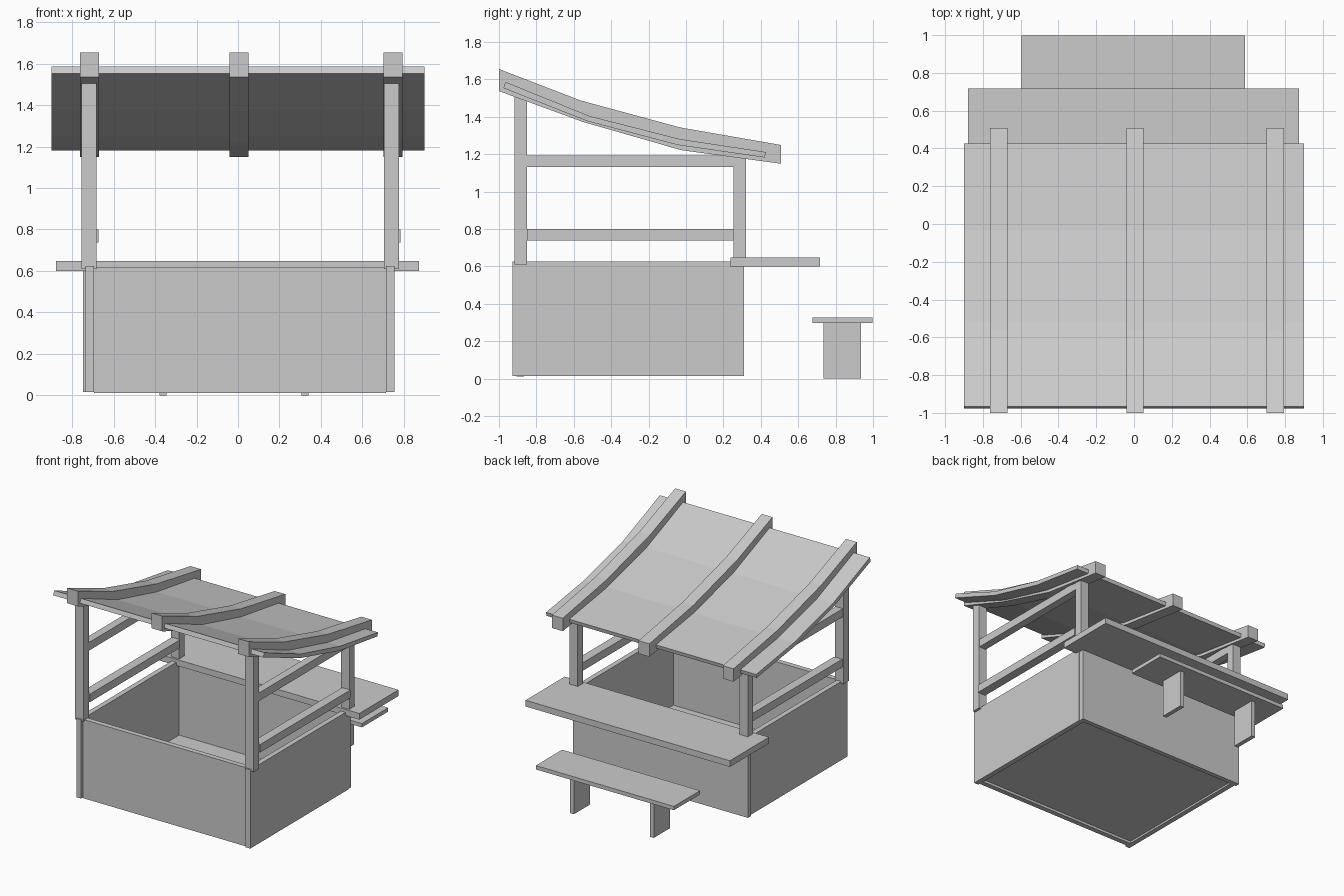
import bpy, bmesh

if "Cube" in bpy.data.objects:
    bpy.data.objects.remove(bpy.data.objects["Cube"])


def finish(name, bm):
    bmesh.ops.recalc_face_normals(bm, faces=bm.faces)
    mesh = bpy.data.meshes.new(name)
    bm.to_mesh(mesh)
    bm.free()
    obj = bpy.data.objects.new(name, mesh)
    bpy.context.collection.objects.link(obj)
    return obj


def box(name, x, y, z):
    """Box from (min, max) pairs."""
    bm = bmesh.new()
    bmesh.ops.create_cube(bm, size=1)
    for v in bm.verts:
        v.co = [r[0] if c < 0 else r[1] for c, r in zip(v.co, (x, y, z))]
    return finish(name, bm)


def strip(name, x, top, bottom):
    """Bent plank: side profile in (y, z) extruded along x, built in quads."""
    bm = bmesh.new()
    rings = [[bm.verts.new((px, *p)) for px, p in
              ((x[0], t), (x[1], t), (x[1], b), (x[0], b))]
             for t, b in zip(top, bottom)]
    for a, b in zip(rings, rings[1:]):
        for i in range(4):
            j = (i + 1) % 4
            bm.faces.new((a[i], a[j], b[j], b[i]))
    bm.faces.new(rings[0])
    bm.faces.new(rings[-1])
    return finish(name, bm)


# Booth walls and recessed floor
box("left_wall", (-0.735, -0.695), (-0.928, 0.273), (0.015, 0.625))
box("right_wall", (0.715, 0.755), (-0.928, 0.273), (0.015, 0.625))
box("front_wall", (-0.695, 0.715), (-0.906, -0.866), (0.01, 0.62))
box("back_wall", (-0.748, 0.75), (0.273, 0.31), (0.015, 0.62))
box("floor", (-0.695, 0.715), (-0.866, 0.273), (0.03, 0.048))

# Posts and side rails
for side, x0, x1 in (("left", -0.754, -0.682), ("right", 0.704, 0.776)):
    box(side + "_front_post", (x0, x1), (-0.917, -0.85), (0.61, 1.505))
    box(side + "_back_post", (x0, x1), (0.254, 0.32), (0.61, 1.19))
    box(side + "_upper_rail", (x0 + 0.005, x1 - 0.005), (-0.85, 0.254), (1.13, 1.193))
    box(side + "_lower_rail", (x0 + 0.01, x1 + 0.009), (-0.85, 0.254), (0.738, 0.8))

# Curved roof panel
strip("roof_panel", (-0.9, 0.9),
      [(-0.965, 1.586), (-0.516, 1.404), (-0.035, 1.281), (0.427, 1.211)],
      [(-0.976, 1.553), (-0.527, 1.376), (-0.045, 1.249), (0.421, 1.182)])

# Roof beams
for name, x in (("left", -0.717), ("middle", 0.005), ("right", 0.747)):
    strip(name + "_roof_beam", (x - 0.046, x + 0.046),
          [(-1.0, 1.655), (-0.564, 1.487), (-0.033, 1.343), (0.507, 1.249)],
          [(-1.0, 1.537), (-0.553, 1.373), (-0.024, 1.221), (0.507, 1.149)])

# Counter and bench
box("counter", (-0.878, 0.873), (0.238, 0.717), (0.6, 0.648))
box("bench_seat", (-0.595, 0.588), (0.677, 0.998), (0.296, 0.326))
for name, x in (("left", -0.362), ("right", 0.323)):
    box(name + "_bench_leg", (x - 0.017, x + 0.017), (0.736, 0.935), (0.0, 0.297))
